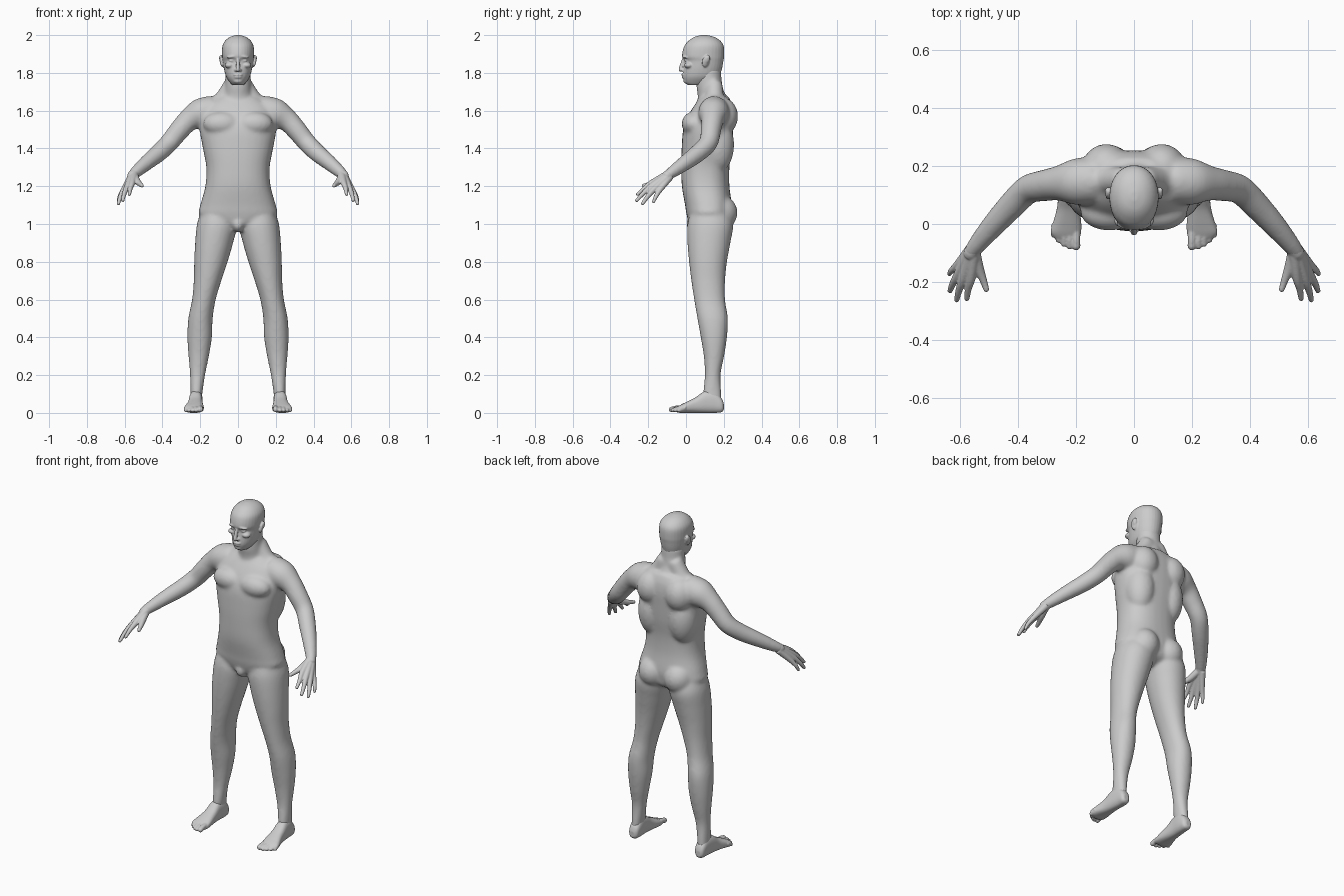
import bpy, bmesh, math
from mathutils import Vector, Matrix, Euler

N = 32


def smooth_rows(rows, k=5):
    """Catmull-Rom interpolation of numeric rows."""
    out = []
    for i in range(len(rows) - 1):
        p = [rows[max(i - 1, 0)], rows[i], rows[i + 1], rows[min(i + 2, len(rows) - 1)]]
        for j in range(k):
            t = j / k
            out.append([0.5 * (2 * b + (c - a) * t + (2 * a - 5 * b + 4 * c - d) * t * t
                               + (3 * b - a - 3 * c + d) * t ** 3) for a, b, c, d in zip(*p)])
    return out + [list(rows[-1])]


def skin(bm, rings, p, s):
    """Closed surface through rings of (centre, u, v), x multiplied by s."""
    loops = []
    for c, u, v in rings:
        loop = []
        for i in range(N):
            a = 2 * math.pi * i / N
            ca, sa = math.cos(a), math.sin(a)
            q = (c + u * math.copysign(abs(ca) ** (2 / p), ca)
                 + v * math.copysign(abs(sa) ** (2 / p), sa))
            loop.append(bm.verts.new((q.x * s, q.y, q.z)))
        loops.append(loop)
    for a, b in zip(loops, loops[1:]):
        for i in range(N):
            bm.faces.new((a[i], a[(i + 1) % N], b[(i + 1) % N], b[i]))
    bm.faces.new(loops[0])
    bm.faces.new(loops[-1])


def column(bm, rows, p=2.0, s=1, along_y=False):
    """Rows (level, x0, x1, b0, b1): b is y for upright columns, z for ones along y."""
    rings = []
    for t, x0, x1, b0, b1 in smooth_rows(rows):
        x, b = (x0 + x1) / 2, (b0 + b1) / 2
        c = Vector((x, t, b)) if along_y else Vector((x, b, t))
        v = Vector((0, 0, 1)) if along_y else Vector((0, 1, 0))
        rings.append((c, Vector(((x1 - x0) / 2, 0, 0)), v * (b1 - b0) / 2))
    skin(bm, rings, p, s)


def limb(bm, rows, s=1):
    """Round tube through rows (x, y, z, radius) with a rounded tip."""
    pts = smooth_rows(rows)
    d = (Vector(pts[-1][:3]) - Vector(pts[-2][:3])).normalized()
    r, e = pts[-1][3], Vector(pts[-1][:3])
    for f, g in ((0.5, 0.87), (0.85, 0.5), (1.0, 0.1)):
        pts.append([*(e + d * r * f), r * g])
    rings = []
    for i, q in enumerate(pts):
        t = Vector(pts[min(i + 1, len(pts) - 1)][:3]) - Vector(pts[max(i - 1, 0)][:3])
        u = t.cross(Vector((0.3, 0.5, 1))).normalized()
        rings.append((Vector(q[:3]), u * q[3], t.cross(u).normalized() * q[3]))
    skin(bm, rings, 2, s)


def blob(bm, loc, size, s=1, rot=(0, 0, 0)):
    m = Matrix.LocRotScale(Vector((loc[0] * s, loc[1], loc[2])),
                           Euler((rot[0], rot[1] * s, rot[2] * s)), Vector(size))
    bmesh.ops.create_uvsphere(bm, u_segments=24, v_segments=16, radius=1, matrix=m)


def finish(bm, name, voxel, iterations):
    """Fuse overlapping volumes into one smooth skin."""
    bmesh.ops.recalc_face_normals(bm, faces=bm.faces)
    me = bpy.data.meshes.new(name)
    bm.to_mesh(me)
    bm.free()
    ob = bpy.data.objects.new(name, me)
    bpy.context.collection.objects.link(ob)
    r = ob.modifiers.new("fuse", 'REMESH')
    r.mode, r.voxel_size, r.use_smooth_shade = 'VOXEL', voxel, True
    m = ob.modifiers.new("soften", 'SMOOTH')
    m.factor, m.iterations = 0.5, iterations


# Torso
bm = bmesh.new()
torso = [(.965, .05, .06, .16), (1.0, .15, .02, .225), (1.05, .207, .003, .24),
         (1.1, .2, -.005, .243), (1.2, .173, -.022, .23), (1.3, .168, -.025, .23),
         (1.4, .186, -.023, .243), (1.5, .203, -.015, .25), (1.57, .2, .01, .253),
         (1.63, .17, .045, .245), (1.675, .11, .08, .225)]
column(bm, [(z, -w, w, a, b) for z, w, a, b in torso], 2.35)
# Neck
column(bm, [(1.62, -.1, .1, .06, .24), (1.68, -.077, .077, .062, .212),
            (1.73, -.068, .068, .055, .193), (1.82, -.066, .066, .06, .185)])
for s in (1, -1):
    # Muscle masses: chest, shoulder blade, flank, buttock
    blob(bm, (.085, .042, 1.53), (.1, .065, .065), s)
    blob(bm, (.095, .19, 1.57), (.085, .086, .1), s)
    blob(bm, (.1, .165, 1.42), (.085, .09, .15), s)
    blob(bm, (.085, .175, 1.06), (.088, .098, .095), s)
    # Neck to shoulder slope
    limb(bm, [(.03, .15, 1.74, .045), (.09, .15, 1.645, .05), (.17, .145, 1.605, .06)], s)
    # Arm
    limb(bm, [(.13, .15, 1.60, .08), (.2, .145, 1.583, .08), (.26, .14, 1.55, .06),
              (.31, .132, 1.497, .054), (.365, .118, 1.43, .05), (.42, .065, 1.376, .047),
              (.48, .0, 1.327, .041), (.535, -.065, 1.28, .033), (.56, -.098, 1.257, .027)], s)
    # Leg
    column(bm, [(.04, .195, .252, .1, .19), (.1, .189, .252, .09, .188),
                (.2, .174, .254, .1, .183), (.3, .154, .262, .094, .202),
                (.4, .138, .268, .078, .217), (.5, .134, .263, .06, .222),
                (.6, .118, .243, .043, .207), (.7, .088, .234, .028, .207),
                (.8, .055, .232, .016, .217), (.9, .026, .227, .008, .235),
                (1.0, .005, .217, .008, .25), (1.08, .03, .19, .03, .22)], 2.1, s)
blob(bm, (0, .05, 1.0), (.035, .05, .045))
finish(bm, "body", .009, 10)

# Head
bm = bmesh.new()
skull = [(1.735, .028, .012, .09), (1.75, .043, -.008, .14), (1.78, .063, -.017, .175),
         (1.82, .074, -.014, .19), (1.862, .08, -.009, .198), (1.89, .084, -.021, .202),
         (1.94, .083, -.01, .2), (1.97, .068, .014, .182), (1.99, .043, .044, .15),
         (2.0, .012, .08, .112)]
column(bm, [(z, -w, w, a, b) for z, w, a, b in skull], 2.1)
# Nose, lips, chin
limb(bm, [(0, -.01, 1.88, .008), (0, -.021, 1.845, .01), (0, -.029, 1.817, .011)])
blob(bm, (0, -.013, 1.79), (.026, .012, .006))
blob(bm, (0, -.011, 1.777), (.022, .012, .006))
blob(bm, (0, .005, 1.757), (.026, .019, .014))
for s in (1, -1):
    # Nostril, brow, eye, cheek
    blob(bm, (.011, -.016, 1.814), (.009, .011, .008), s)
    blob(bm, (.034, -.004, 1.885), (.028, .014, .008), s, (0, .15, .35))
    blob(bm, (.033, .004, 1.864), (.015, .012, .008), s)
    blob(bm, (.045, .015, 1.84), (.025, .025, .016), s)
    # Ear
    blob(bm, (.086, .105, 1.862), (.009, .02, .033), s, (-.2, .2, .35))
    blob(bm, (.091, .114, 1.872), (.008, .013, .022), s, (-.2, .2, .35))
finish(bm, "head", .004, 4)

# Hands: each finger path runs from the wrist through its knuckle to the tip
fingers = [
    [(.548, -.09, 1.265, .022), (.56, -.182, 1.217, .016), (.57, -.222, 1.187, .012), (.575, -.257, 1.157, .009)],
    [(.555, -.09, 1.26, .022), (.587, -.185, 1.198, .016), (.602, -.228, 1.16, .012), (.61, -.261, 1.125, .009)],
    [(.56, -.09, 1.255, .022), (.602, -.168, 1.185, .016), (.623, -.205, 1.143, .012), (.633, -.23, 1.108, .009)],
    [(.56, -.085, 1.25, .02), (.607, -.14, 1.178, .014), (.627, -.16, 1.144, .011), (.635, -.172, 1.117, .008)],
    [(.55, -.09, 1.26, .02), (.535, -.15, 1.228, .018), (.519, -.192, 1.212, .013), (.508, -.225, 1.203, .01)]]
for s, side in ((1, "left"), (-1, "right")):
    bm = bmesh.new()
    limb(bm, [(.53, -.06, 1.284, .028), (.56, -.1, 1.255, .027)], s)
    for f in fingers:
        limb(bm, f, s)
    finish(bm, "hand_" + side, .0035, 5)

    # Foot with toes
    bm = bmesh.new()
    column(bm, [(.2, .208, .238, .015, .05), (.187, .192, .25, .003, .08),
                (.15, .187, .255, 0, .115), (.1, .188, .26, 0, .115), (.05, .186, .266, 0, .082),
                (0, .181, .28, 0, .057), (-.03, .182, .287, 0, .042),
                (-.05, .187, .272, .004, .03)], 2.5, s, True)
    for x, y, r in ((.199, -.076, .015), (.222, -.077, .011), (.241, -.068, .011),
                    (.259, -.055, .0105), (.276, -.038, .01)):
        limb(bm, [(x + .002, .0, .026, r), (x, y + .03, .026, r * .9), (x, y, r + .003, r)], s)
    finish(bm, "foot_" + side, .004, 4)
